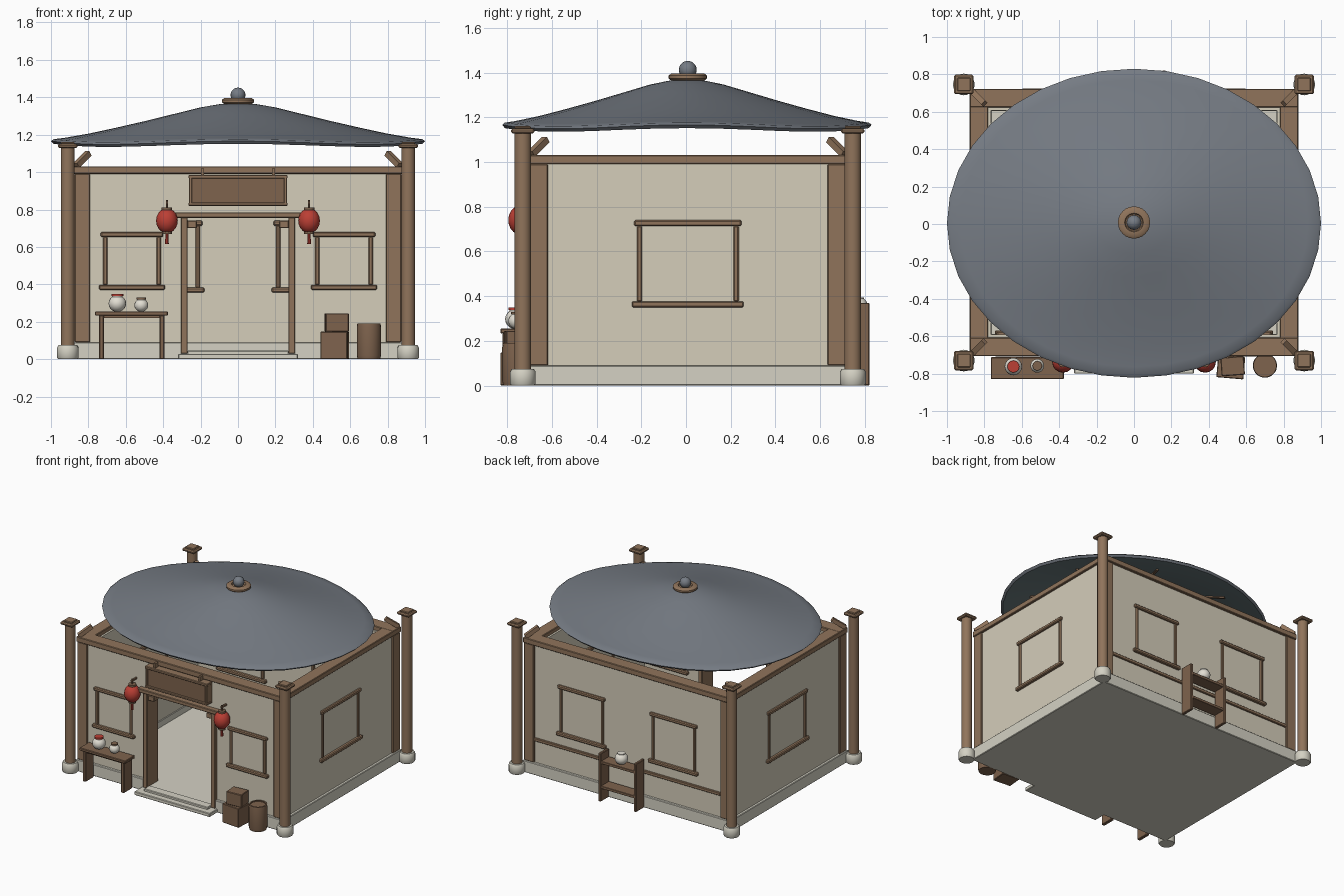
import bpy, bmesh, math
from mathutils import Vector, Matrix

if "Cube" in bpy.data.objects:
    bpy.data.objects.remove(bpy.data.objects["Cube"], do_unlink=True)


def material(name, r, g, b):
    m = bpy.data.materials.new(name)
    m.use_nodes = True
    m.diffuse_color = (r, g, b, 1)
    m.node_tree.nodes["Principled BSDF"].inputs["Base Color"].default_value = (r, g, b, 1)
    return m


PLASTER = material("cream plaster", .66, .61, .49)
STONE = material("pale stone", .66, .64, .55)
WOOD = material("brown wood", .28, .175, .105)
DARK = material("dark wood", .21, .125, .075)
SLATE = material("slate grey", .18, .20, .23)
UNDER = material("roof underside", .14, .19, .20)
RED = material("lantern red", .50, .05, .035)
CERAMIC = material("white ceramic", .76, .73, .65)

YC = .008  # building centre in depth


def finish(name, bm, *mats, smooth=False):
    bmesh.ops.recalc_face_normals(bm, faces=bm.faces)
    mesh = bpy.data.meshes.new(name)
    bm.to_mesh(mesh)
    bm.free()
    for m in mats:
        mesh.materials.append(m)
    ob = bpy.data.objects.new(name, mesh)
    bpy.context.collection.objects.link(ob)
    if smooth:
        bpy.ops.object.select_all(action="DESELECT")
        ob.select_set(True)
        bpy.context.view_layer.objects.active = ob
        bpy.ops.object.shade_smooth_by_angle(angle=math.radians(40))
    return ob


def box(name, mat, x, y, z, turn=0, bevel=.004):
    """Box from (low, high) ranges, turned about its own centre."""
    size = [b - a for a, b in (x, y, z)]
    mid = Vector([(a + b) / 2 for a, b in (x, y, z)])
    bm = bmesh.new()
    bmesh.ops.create_cube(bm, size=1, matrix=Matrix.Translation(mid)
                          @ Matrix.Rotation(math.radians(turn), 4, "Z") @ Matrix.Diagonal((*size, 1)))
    if bevel:
        bmesh.ops.bevel(bm, geom=bm.edges[:], offset=bevel, segments=1, affect="EDGES")
    return finish(name, bm, mat)


def bar(name, mat, a, b, thick):
    """Square bar between two points."""
    a, b = Vector(a), Vector(b)
    bm = bmesh.new()
    bmesh.ops.create_cube(bm, size=1, matrix=Matrix.Translation((a + b) / 2)
                          @ (b - a).to_track_quat("Z", "Y").to_matrix().to_4x4()
                          @ Matrix.Diagonal((thick, thick, (b - a).length, 1)))
    return finish(name, bm, mat)


def lathe(name, mat, profile, x, y, segs=20):
    bm = bmesh.new()
    vs = [bm.verts.new((r, 0, z)) for r, z in profile]
    es = [bm.edges.new(p) for p in zip(vs, vs[1:])]
    bmesh.ops.spin(bm, geom=vs + es, axis=(0, 0, 1), cent=(0, 0, 0), angle=math.tau, steps=segs)
    bmesh.ops.remove_doubles(bm, verts=bm.verts, dist=.0005)
    bmesh.ops.translate(bm, verts=bm.verts, vec=(x, y, 0))
    return finish(name, bm, mat, smooth=True)


def ball(r, z, squash=1, n=10):
    return [(r * math.sin(math.pi * i / n), z - r * squash * math.cos(math.pi * i / n)) for i in range(n + 1)]


def window(name, mid, normal, half, z0, z1):
    """Four-bar frame set through a wall; normal is 'x' or 'y'."""
    def piece(part, u, z, out):
        deep = (mid[1] - .055 - out, mid[1] + .055 + out) if normal == "y" else (mid[0] - .055 - out, mid[0] + .055 + out)
        c = mid[0] if normal == "y" else mid[1]
        u = (c + u[0], c + u[1])
        x, y = (u, deep) if normal == "y" else (deep, u)
        box(name + part, WOOD, x, y, z, bevel=.006)
    piece("_sill", (-half - .01, half + .01), (z0, z0 + .027), .015)
    piece("_head", (-half, half), (z1 - .027, z1), .01)
    for s in (-1, 1):
        c = s * (half - .024)
        piece("_side", (c - .012, c + .012), (z0 + .025, z1 - .025), .003)


# floor, plinth and walls
FRONT, BACK = YC - .715, YC + .715
box("floor", STONE, (-.87, .87), (FRONT + .005, BACK - .005), (0, .04), bevel=0)
box("back_plinth", STONE, (-.88, .88), (BACK - .12, BACK), (0, .09))
box("back_wall", PLASTER, (-.85, .85), (BACK - .115, BACK - .02), (.09, 1), bevel=0)
for s in (-1, 1):
    box("side_plinth", STONE, sorted((s * .76, s * .88)), (FRONT, BACK), (0, .09))
    box("side_wall", PLASTER, sorted((s * .765, s * .86)), (FRONT + .03, BACK - .03), (.09, 1), bevel=0)
    box("front_plinth", STONE, sorted((s * .30, s * .88)), (FRONT, FRONT + .12), (0, .09))
    box("front_wall", PLASTER, sorted((s * .29, s * .85)), (FRONT + .02, FRONT + .115), (.09, 1), bevel=0)
box("wall_above_door", PLASTER, (-.29, .29), (FRONT + .02, FRONT + .115), (.77, 1), bevel=0)

# top beams
for s in (-1, 1):
    box("side_beam", WOOD, sorted((s * .78, s * .877)), (FRONT, BACK), (.99, 1.03))
    y = YC + s * .665
    box("cross_beam", WOOD, (-.877, .877), (y - .05, y + .05), (.99, 1.031))

# corner posts, columns and braces
for sx in (-1, 1):
    for sy in (-1, 1):
        box("corner_post", WOOD, sorted((sx * .79, sx * .873)), sorted((YC + sy * .625, YC + sy * .708)), (.09, .99))
        x, y = sx * .91, YC + sy * .738
        lathe("column", WOOD, [(0, .06), (.037, .06), (.037, 1.135), (0, 1.135)], x, y)
        lathe("column_base", STONE, [(0, 0), (.052, 0), (.058, .008), (.058, .06), (.05, .075), (0, .075)], x, y)
        box("column_cap", WOOD, (x - .052, x + .052), (y - .052, y + .052), (1.128, 1.15), bevel=.007)
        box("column_cap_top", WOOD, (x - .036, x + .036), (y - .036, y + .036), (1.148, 1.16))
        bar("corner_brace", WOOD, (sx * .865, YC + sy * .70, 1.035), (sx * .80, YC + sy * .635, 1.10), .03)

# windows and the rail on the back wall
for s in (-1, 1):
    window("front_window", (s * .567, FRONT + .0675), "y", .167, .37, .68)
    window("back_window", (s * .39, BACK - .0675), "y", .20, .355, .74)
    window("side_window", (s * .8125, YC), "x", .24, .35, .74)
box("back_rail", WOOD, (-.79, .79), (BACK - .03, BACK - .008), (.255, .28))

# doorway
for s in (-1, 1):
    box("door_post", WOOD, sorted((s * .27, s * .305)), (FRONT - .01, FRONT + .125), (.03, .765))
    box("door_bracket", WOOD, sorted((s * .22, s * .272)), (FRONT + .005, FRONT + .06), (.70, .74))
box("door_lintel", WOOD, (-.345, .345), (FRONT - .02, FRONT + .125), (.755, .785))
box("door_step", STONE, (-.32, .32), (-.80, FRONT + .01), (0, .028))
box("threshold", STONE, (-.27, .27), (-.755, FRONT + .02), (.02, .045))

# hanging sign board
box("sign_board", DARK, (-.25, .25), (FRONT - .035, FRONT - .005), (.83, .97))
box("sign_top_rail", WOOD, (-.265, .265), (FRONT - .045, FRONT + .02), (.965, .985))
box("sign_bottom_rail", WOOD, (-.265, .265), (FRONT - .045, FRONT + .02), (.82, .838))
for s in (-1, 1):
    box("sign_side_rail", WOOD, sorted((s * .245, s * .262)), (FRONT - .045, FRONT + .02), (.82, .985))
    box("sign_hanger", WOOD, (s * .19 - .007, s * .19 + .007), (FRONT - .035, FRONT + .02), (.98, 1.02), bevel=0)

# lanterns
for s in (-1, 1):
    x, y = s * .38, -.737
    lathe("lantern", RED, ball(.058, .74, 1.15), x, y, 16)
    lathe("lantern_top", DARK, [(0, .798), (.028, .798), (.028, .812), (0, .812)], x, y, 12)
    lathe("lantern_bottom", DARK, [(0, .668), (.026, .668), (.026, .682), (0, .682)], x, y, 12)
    lathe("lantern_tassel", RED, [(0, .615), (.01, .615), (.008, .67), (0, .67)], x, y, 8)
    lathe("lantern_cord", DARK, [(0, .81), (.006, .81), (.006, .85), (0, .85)], x, y, 8)
    bar("lantern_arm", DARK, (x, y - .012, .838), (x, FRONT + .03, .838), .012)

# oval roof shell with a gently waving rim
RINGS = [(.10, 1.363), (.2, 1.346), (.35, 1.309), (.5, 1.272), (.65, 1.237), (.8, 1.203), (.93, 1.177), (.985, 1.168),
         (1, 1.157), (.985, 1.143), (.8, 1.165), (.5, 1.235), (.2, 1.31)]
SEGS = 36
bm = bmesh.new()


def roof_point(r, z, k):
    t = math.tau * k / SEGS
    return bm.verts.new((r * math.cos(t), YC - .004 + .826 * r * math.sin(t), z + .009 * r ** 6 * math.cos(4 * t)))


loops = [[roof_point(r, z, k) for k in range(SEGS)] for r, z in RINGS]
for i, (lo, hi) in enumerate(zip(loops, loops[1:])):
    for k in range(SEGS):
        n = (k + 1) % SEGS
        bm.faces.new((lo[k], lo[n], hi[n], hi[k])).material_index = int(i > 8)
for loop, z, index in ((loops[0], 1.37, 0), (loops[-1], 1.33, 1)):
    tip = bm.verts.new((0, YC, z))
    for k in range(SEGS):
        bm.faces.new((loop[k], loop[(k + 1) % SEGS], tip)).material_index = index
finish("roof", bm, SLATE, UNDER, smooth=True)

# rafters and finial
for k in range(8):
    c, s = math.cos(math.tau * (k + .5) / 8), .826 * math.sin(math.tau * (k + .5) / 8)
    bar("rafter", DARK, (.2 * c, YC + .2 * s, 1.305), (.8 * c, YC + .8 * s, 1.163), .018)
lathe("finial_ring", WOOD, [(0, 1.365), (.075, 1.365), (.086, 1.373), (.086, 1.386), (.075, 1.395), (.05, 1.395),
                            (.045, 1.385), (0, 1.385)], 0, YC, 24)
lathe("finial_ball", SLATE, ball(.04, 1.412), 0, YC, 16)

# table with two jars
box("table_top", DARK, (-.765, -.375), (-.83, -.712), (.233, .255))
for x in (-.73, -.406):
    box("table_leg", DARK, (x - .013, x + .013), (-.82, -.72), (0, .235))
box("table_apron", DARK, (-.72, -.415), (-.81, -.795), (.22, .235), bevel=0)


def jar(x, y, z, r, rim):
    body = [(a, b) for a, b in ball(r, z + r * .9, .95) if b < z + r * 1.75]
    lathe("jar", CERAMIC, body + [(r * .6, z + r * 1.8), (0, z + r * 1.8)], x, y, 16)
    if rim:
        lathe("jar_rim", rim, [(0, z + r * 1.75), (r * .68, z + r * 1.75), (r * .68, z + r * 2), (0, z + r * 2)], x, y, 16)


jar(-.645, -.762, .255, .047, RED)
jar(-.517, -.758, .255, .037, DARK)

# crates and barrel
box("large_crate", DARK, (.445, .59), (-.825, -.705), (0, .147), turn=-5)
box("small_crate", DARK, (.465, .59), (-.81, -.71), (.147, .245), turn=4)
lathe("barrel", DARK, [(0, 0), (.06, 0), (.065, .02), (.065, .17), (.062, .19), (.052, .19), (.052, .183), (0, .183)],
      .70, -.757)

# back shelf with a jar
for x in (-.14, .16):
    box("shelf_side", DARK, (x - .011, x + .011), (BACK - .005, .82), (0, .37))
for z in (.11, .30):
    box("shelf_board", DARK, (-.135, .155), (BACK - .005, .815), (z - .01, z + .01), bevel=.002)
jar(.01, .768, .31, .047, None)
